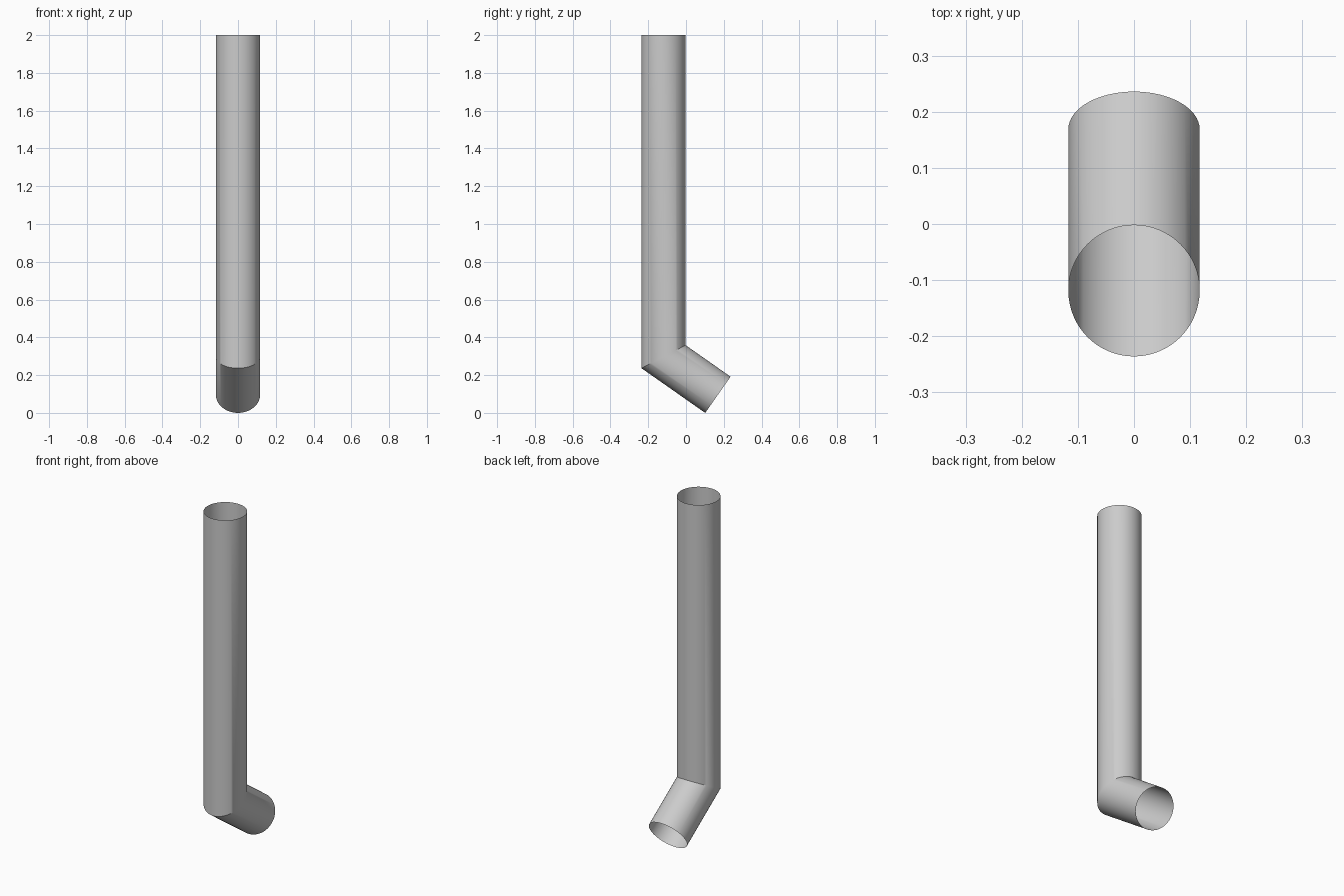
import bpy, bmesh
from math import sin, cos, pi, radians
from mathutils import Vector

if "Cube" in bpy.data.objects:
    bpy.data.objects.remove(bpy.data.objects["Cube"])

R, SEG = 0.117, 64
AXIS_Y = -0.236 + R                      # axis of the upright pipe
TILT = radians(35)                       # outlet drops 35 degrees below horizontal
flow = Vector((0, cos(TILT), -sin(TILT)))
across = Vector((0, sin(TILT), cos(TILT)))
end_centre = Vector((0, 0.236, 0)) - across * R
end_centre.z = R * cos(TILT)             # outlet rim touches the floor

# Mitre plane passes through the crossing of the two axes
bend = end_centre - flow * ((end_centre.y - AXIS_Y) / flow.y)
normal = (Vector((0, 0, -1)) + flow).normalized()

bm = bmesh.new()
angles = [2 * pi * i / SEG for i in range(SEG)]
top, mitre, outlet = [], [], []
for a in angles:
    x, y = R * cos(a), R * sin(a)
    top.append(bm.verts.new((x, AXIS_Y + y, 2)))
    z = bend.z - normal.y * y / normal.z
    mitre.append(bm.verts.new((x, AXIS_Y + y, z)))
    outlet.append(bm.verts.new(end_centre + Vector((x, 0, 0)) + across * y))

# Open-ended shell: upright pipe, then angled outlet
for upper, lower in ((top, mitre), (mitre, outlet)):
    for i in range(SEG):
        j = (i + 1) % SEG
        bm.faces.new((upper[i], lower[i], lower[j], upper[j]))

mesh = bpy.data.meshes.new("downpipe")
bm.to_mesh(mesh)
bm.free()
pipe = bpy.data.objects.new("downpipe", mesh)
bpy.context.collection.objects.link(pipe)
bpy.context.view_layer.objects.active = pipe
pipe.select_set(True)
bpy.ops.object.shade_smooth_by_angle(angle=radians(30))
